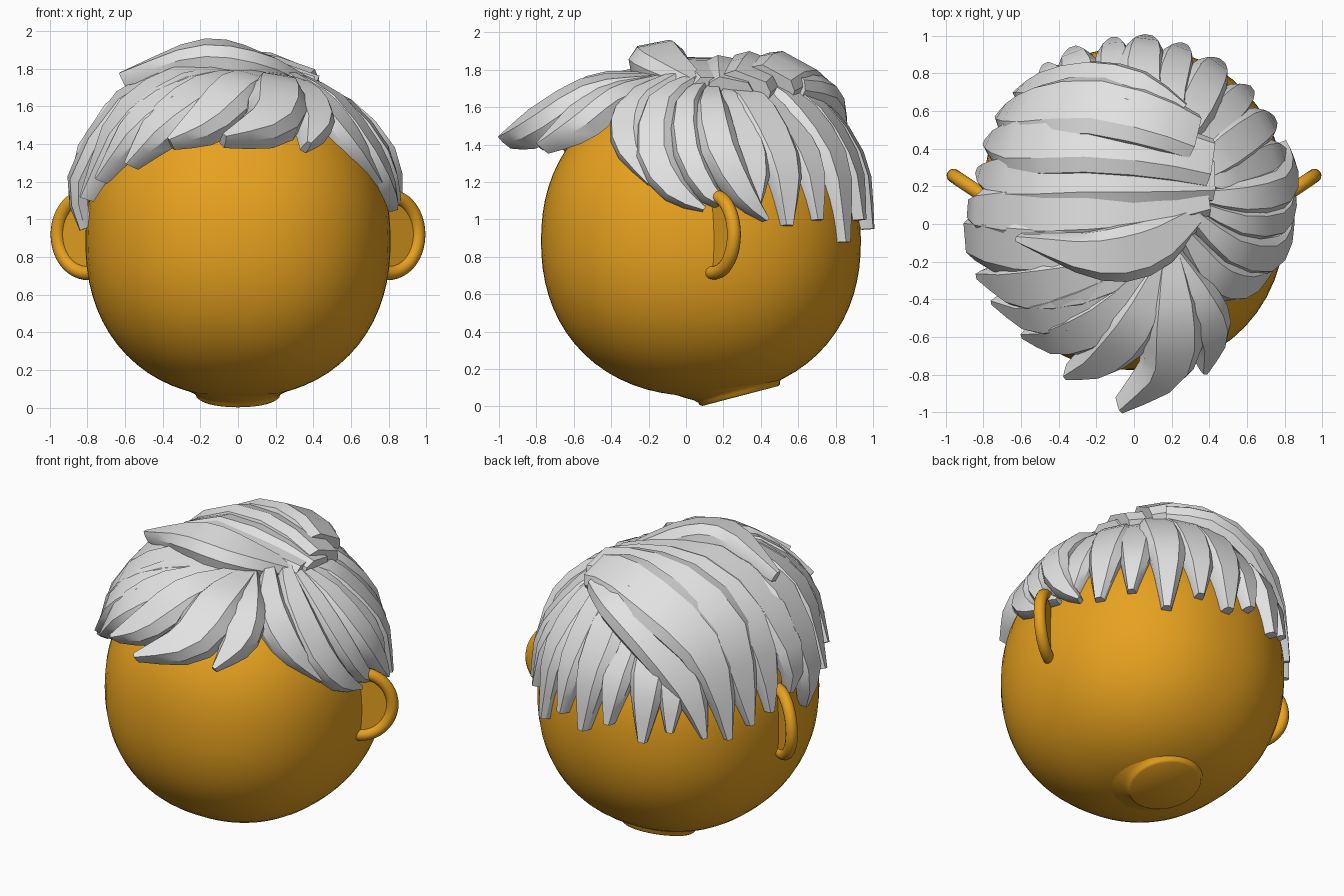
import bpy, bmesh
from math import sin, cos, pi, radians, sqrt
from mathutils import Vector, Matrix

cube = bpy.data.objects.get("Cube")
if cube:
    bpy.data.objects.remove(cube, do_unlink=True)

CENTER = Vector((0, 0.08, 0.885))
RADII = Vector((0.81, 0.855, 0.83))
FULLNESS = 2.2


def material(name, rgb):
    m = bpy.data.materials.new(name)
    m.use_nodes = True
    m.diffuse_color = (*rgb, 1)
    m.node_tree.nodes["Principled BSDF"].inputs["Base Color"].default_value = (*rgb, 1)
    return m


SKIN = material("golden skin", (0.8, 0.36, 0.014))
HAIR = material("light grey hair", (0.76, 0.76, 0.76))


def finish(bm, name, mat, angle):
    bmesh.ops.recalc_face_normals(bm, faces=bm.faces)
    mesh = bpy.data.meshes.new(name)
    bm.to_mesh(mesh)
    bm.free()
    mesh.materials.append(mat)
    ob = bpy.data.objects.new(name, mesh)
    bpy.context.collection.objects.link(ob)
    bpy.ops.object.select_all(action="DESELECT")
    ob.select_set(True)
    bpy.context.view_layer.objects.active = ob
    bpy.ops.object.shade_smooth_by_angle(angle=radians(angle))


def loft(name, rings, mat, angle=30):
    """Skin a row of equal-sized rings and cap both ends."""
    bm = bmesh.new()
    rows = [[bm.verts.new(p) for p in ring] for ring in rings]
    n = len(rows[0])
    for a, b in zip(rows, rows[1:]):
        for i in range(n):
            j = (i + 1) % n
            bm.faces.new((a[i], a[j], b[j], b[i]))
    bm.faces.new(rows[0])
    bm.faces.new(rows[-1])
    finish(bm, name, mat, angle)


def full_sphere(segments, rings, size):
    """Slightly squared ball with the proportions of the head."""
    bm = bmesh.new()
    bmesh.ops.create_uvsphere(bm, u_segments=segments, v_segments=rings, radius=1)
    for v in bm.verts:
        v.co *= size / sum(abs(c) ** FULLNESS for c in v.co) ** (1 / FULLNESS)
    bmesh.ops.transform(bm, verts=bm.verts,
                        matrix=Matrix.Translation(CENTER) @ Matrix.Diagonal((*RADII, 1)))
    return bm


def normal_at(p):
    d = p - CENTER
    return Vector([d[i] / RADII[i] ** 2 for i in range(3)]).normalized()


def shell(azimuth, z, lift):
    """Point at a height on the enlarged head ellipsoid."""
    a = radians(azimuth)
    r = lift * sqrt(max(0, 1 - ((z - CENTER.z) / RADII.z / lift) ** 2))
    return (RADII.x * r * cos(a), CENTER.y + RADII.y * r * sin(a), z)


def smooth_path(points, steps):
    p = [Vector(q) for q in points]
    p = [2 * p[0] - p[1]] + p + [2 * p[-1] - p[-2]]
    out = []
    for k in range(steps + 1):
        u = k / steps * (len(p) - 3)
        i = min(int(u), len(p) - 4)
        t = u - i
        a, b, c, d = p[i:i + 4]
        out.append(0.5 * (2 * b + (c - a) * t + (2 * a - 5 * b + 4 * c - d) * t * t
                          + (3 * b - a - 3 * c + d) * t ** 3))
    return out


def lock(name, points, half, thick=0.11, root=0.35, tip=0.13, steps=8):
    """Faceted strand of hair following a path over the head."""
    path = smooth_path(points, steps)
    rings = []
    for k, p in enumerate(path):
        t = k / steps
        tangent = (path[min(k + 1, steps)] - path[max(k - 1, 0)]).normalized()
        n = normal_at(p)
        side = tangent.cross(n).normalized()
        n = side.cross(tangent).normalized()
        if t < 0.45:
            w = root + (1 - root) * sin(t / 0.45 * pi / 2)
        else:
            w = tip + (1 - tip) * cos((t - 0.45) / 0.55 * pi / 2)
        h = thick * (0.5 + 0.5 * min(1, w * 1.2))
        w *= half
        rings.append([p - side * w - n * h, p - side * w - n * h * 0.4,
                      p - side * w * 0.6, p + side * w * 0.7 - n * h * 0.05,
                      p + side * w - n * h * 0.5, p + side * w - n * h])
    loft(name, rings, HAIR)


# Head
finish(full_sphere(56, 36, 1), "head", SKIN, 60)

# Neck stub, tilted back and flaring into the head
up = Vector((0, -0.253, 0.967))
across = Vector((0, 0.967, 0.253))
base = Vector((0, 0.29, 0.056))
loft("neck", [[base + up * h + Vector((r * cos(i * pi / 20), 0, 0)) + across * r * sin(i * pi / 20)
               for i in range(40)]
              for r, h in ((0.21, 0), (0.222, 0.008), (0.226, 0.022), (0.245, 0.04),
                           (0.29, 0.066), (0.36, 0.11))], SKIN, 50)

# Ears: a half-ring rim with a thin plate inside
for label, s in (("left", 1), ("right", -1)):
    origin = Vector((s * 0.8, 0.15, 0.92))
    out = Vector((s * 0.83, 0.56, 0))
    flat = Vector((-s * 0.56, 0.83, 0))
    rim, plate = [], []
    for k in range(25):
        a = radians(-100 + 200 * k / 24)
        radial = out * cos(a) + Vector((0, 0, sin(a)))
        c = origin + out * 0.19 * cos(a) + Vector((0, 0, 0.205 * sin(a)))
        rim.append([c + (radial * cos(i * pi / 6) + flat * sin(i * pi / 6)) * 0.037
                    for i in range(12)])
        plate.append(c)
    loft(label + "_ear_rim", rim, SKIN, 50)
    loft(label + "_ear_plate", [[c + flat * d for c in plate] for d in (-0.005, 0.02)], SKIN)

# Thin hair layer under the strands
bm = full_sphere(32, 24, 1.015)
bmesh.ops.bisect_plane(bm, geom=bm.verts[:] + bm.edges[:] + bm.faces[:],
                       plane_co=(0, 0.08, 1.55), plane_no=(-0.08, 0.2, 1), clear_inner=True)
finish(bm, "hair_base", HAIR, 40)

# Back strands fanning out from the crown
for i, az in enumerate((19, 31, 44, 58, 72, 85, 97, 112, 123)):
    tip_z = (1.06, 0.97, 1.0, 0.88, 1.0, 0.95, 1.03, 0.95, 1.02)[i]
    start = (0.32, 0.26, 1.72) if az < 50 else (0.22, 0.42, 1.77)
    bulge = 0.07 * max(0, 1 - abs(az - 75) / 35)
    lift = 1.13 + 0.015 * (i % 2)
    lock(f"back_strand_{i + 1}",
         [start, shell(az, 1.64, lift + bulge), shell(az + 1, 1.32, lift + 0.3 * bulge),
          shell(az, tip_z, 1.09)], 0.115 + 0.015 * (i % 2), 0.11, root=0.5, tip=0.23)

# Side strands curling forward and then back to the left ear
lock("side_strand_1", [(0.32, 0.05, 1.78), (0.54, -0.14, 1.66), (0.75, -0.18, 1.38),
                       (0.84, -0.06, 1.17), (0.85, 0.1, 1.06)], 0.11)
lock("side_strand_2", [(0.34, 0.1, 1.75), (0.59, 0.0, 1.64), (0.8, 0.01, 1.38),
                       (0.86, 0.13, 1.15), (0.84, 0.27, 1.06)], 0.085)
lock("side_strand_3", [(0.35, 0.15, 1.73), (0.6, 0.14, 1.64), (0.82, 0.19, 1.4),
                       (0.86, 0.32, 1.15), (0.81, 0.44, 1.0)], 0.105)
lock("side_strand_4", [(0.28, -0.06, 1.79), (0.46, -0.29, 1.66), (0.64, -0.33, 1.44),
                       (0.77, -0.2, 1.2)], 0.11)

# Broad strands swept over the top to the right side
lock("sweep_1", [(0.24, 0.58, 1.79), (0.0, 0.73, 1.77), (-0.3, 0.78, 1.61),
                 shell(131, 1.3, 1.15), shell(137, 0.97, 1.08)], 0.16, root=0.7)
lock("sweep_2", [(0.34, 0.48, 1.79), (0.1, 0.58, 1.86), (-0.25, 0.66, 1.79),
                 (-0.55, 0.63, 1.59), shell(144, 1.3, 1.16), shell(147, 0.94, 1.08)],
     0.18, root=0.75)
lock("sweep_3", [(0.42, 0.34, 1.77), (0.1, 0.42, 1.86), (-0.3, 0.46, 1.84),
                 (-0.63, 0.44, 1.63), shell(155, 1.3, 1.14), shell(157, 1.0, 1.08)],
     0.18, root=0.75)
lock("sweep_4", [(0.43, 0.25, 1.75), (0.1, 0.26, 1.85), (-0.3, 0.27, 1.85),
                 (-0.66, 0.25, 1.64), shell(168, 1.32, 1.14), shell(167, 1.04, 1.08)],
     0.17, root=0.7)
lock("sweep_5", [(0.4, 0.13, 1.76), (0.1, 0.09, 1.84), (-0.3, 0.07, 1.86),
                 (-0.67, 0.06, 1.65), (-0.88, 0.07, 1.32), shell(179, 1.1, 1.08)],
     0.17, root=0.5)
lock("sweep_6", [(0.3, 0, 1.76), (-0.2, -0.14, 1.84), (-0.64, -0.14, 1.66),
                 (-0.9, -0.08, 1.22), (-0.84, -0.08, 0.94)], 0.17)
lock("top_ridge", [(0.36, 0.06, 1.76), (0.1, -0.13, 1.9), (-0.22, -0.18, 1.94),
                   (-0.63, -0.08, 1.78)], 0.15, 0.13)

# Fringe strands spreading forward from the parting
START = (0.2, -0.14, 1.78)
lock("fringe_1", [START, (-0.25, -0.32, 1.8), (-0.64, -0.36, 1.57),
                  (-0.84, -0.28, 1.12)], 0.17, 0.13)
lock("fringe_2", [START, (-0.2, -0.42, 1.77), (-0.55, -0.52, 1.55),
                  (-0.76, -0.42, 1.22)], 0.14, 0.13)
lock("fringe_3", [START, (-0.12, -0.5, 1.75), (-0.42, -0.64, 1.55),
                  (-0.6, -0.6, 1.3)], 0.15, 0.15)
lock("fringe_4", [START, (0.02, -0.54, 1.76), (-0.18, -0.76, 1.57),
                  (-0.37, -0.82, 1.43)], 0.14, 0.15)
lock("fringe_5", [START, (0.23, -0.52, 1.75), (0.19, -0.82, 1.58),
                  (-0.07, -1.0, 1.45)], 0.16, 0.16)
lock("fringe_6", [START, (0.35, -0.42, 1.72), (0.44, -0.62, 1.57),
                  (0.38, -0.8, 1.41)], 0.13, 0.15)
